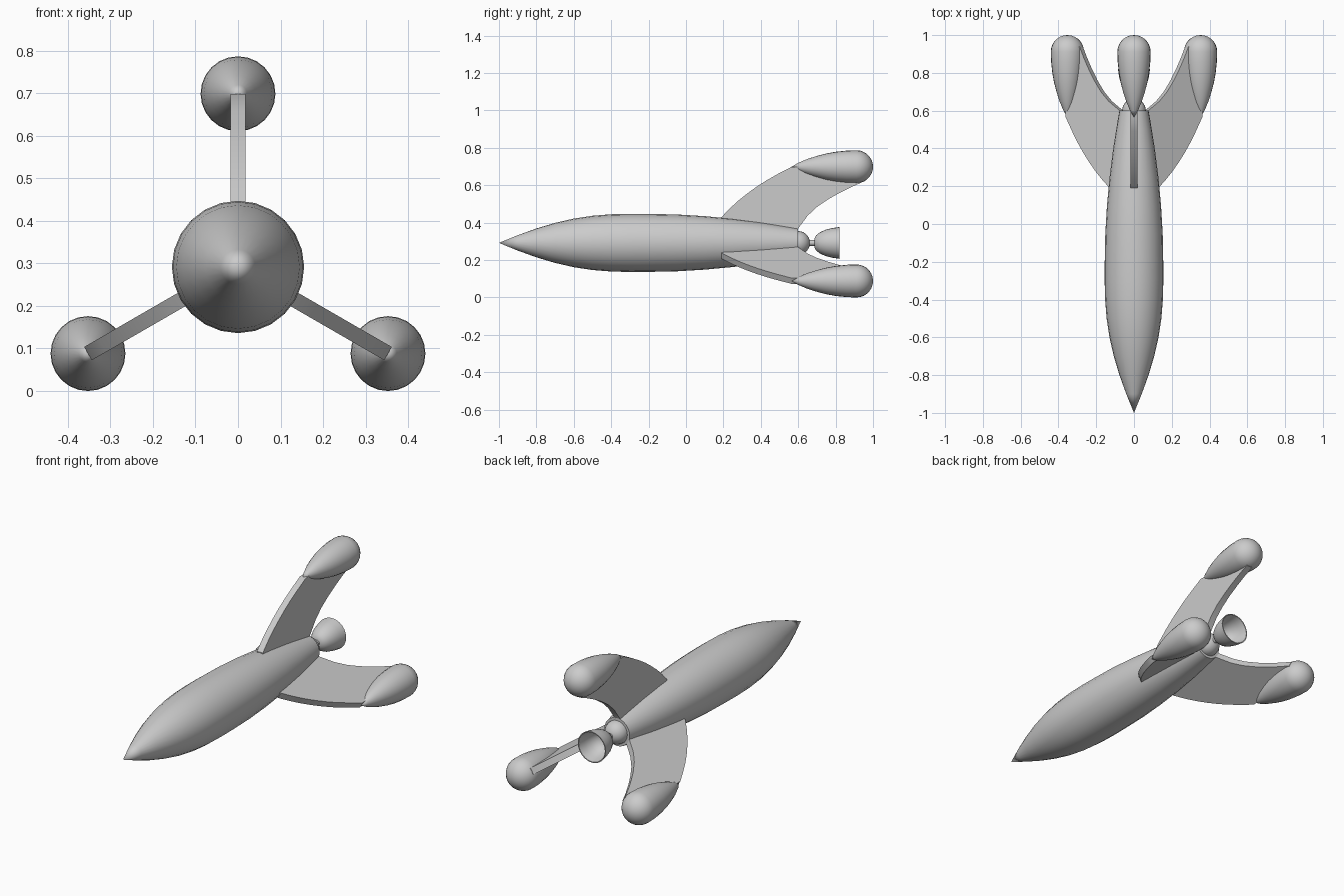
import bpy
import bmesh
from math import pi, sin, cos, radians
from mathutils import Matrix, Vector

if "Cube" in bpy.data.objects:
    bpy.data.objects.remove(bpy.data.objects["Cube"], do_unlink=True)

AXIS_Z = 0.2915      # height of the rocket's long axis
POD_DIST = 0.407     # distance from the long axis to each pod
POD_R = 0.088
FIN_THICK = 0.036

grey = bpy.data.materials.new("hull grey")
grey.use_nodes = True
colour = (0.6, 0.6, 0.6, 1)
grey.diffuse_color = colour
grey.node_tree.nodes["Principled BSDF"].inputs["Base Color"].default_value = colour


def finish(name, bm, transform, angle=35):
    """Turn a bmesh into a shaded object placed by the transform."""
    bmesh.ops.recalc_face_normals(bm, faces=bm.faces)
    bm.transform(transform)
    mesh = bpy.data.meshes.new(name)
    bm.to_mesh(mesh)
    bm.free()
    mesh.materials.append(grey)
    obj = bpy.data.objects.new(name, mesh)
    bpy.context.collection.objects.link(obj)
    bpy.ops.object.select_all(action='DESELECT')
    obj.select_set(True)
    bpy.context.view_layer.objects.active = obj
    bpy.ops.object.shade_smooth_by_angle(angle=radians(angle))
    return obj


def lathe(name, profile, transform, sides=24):
    """Revolve (y, radius) points about the y axis."""
    bm = bmesh.new()
    verts = [bm.verts.new((0, y, r)) for y, r in profile]
    edges = [bm.edges.new(pair) for pair in zip(verts, verts[1:])]
    bmesh.ops.spin(bm, geom=verts + edges, cent=(0, 0, 0), axis=(0, 1, 0),
                   angle=2 * pi, steps=sides)
    bmesh.ops.remove_doubles(bm, verts=bm.verts, dist=0.0005)
    return finish(name, bm, transform)


def dome(y, radius, steps=7):
    """Quarter circle running back from the given y to the axis."""
    return [(y + radius * sin(pi / 2 * i / steps), radius * cos(pi / 2 * i / steps))
            for i in range(steps + 1)]


centre = Matrix.Translation((0, 0, AXIS_Z))

# Fuselage, pointed at the front and cut flat at the tail
hull = [(-1, 0), (-.9, .041), (-.8, .077), (-.7, .107), (-.6, .130), (-.5, .145),
        (-.4, .153), (-.3, .1555), (-.2, .155), (-.05, .152), (.1, .143),
        (.25, .129), (.4, .110), (.5, .094), (.6, .077), (.6, 0)]
lathe("fuselage", hull, centre)

# Engine: dome, neck and open bell
lathe("engine_dome", [(.59, 0), (.59, .063)] + dome(.6, .063), centre)
lathe("engine_neck", [(.64, 0), (.64, .016), (.70, .016), (.70, 0)], centre, 16)
bell = [(.685, 0), (.686, .022), (.695, .040), (.715, .056), (.745, .070),
        (.78, .079), (.82, .085), (.82, .080), (.78, .073), (.745, .063),
        (.72, .048), (.705, .030), (.70, 0)]
lathe("engine_bell", bell, centre)

# Fin outline as (y, distance from axis), leading edge then trailing edge
fin = [(.19, .09), (.19, .138), (.235, .185), (.28, .226), (.33, .266),
       (.38, .302), (.43, .334), (.49, .368), (.565, .407),
       (.95, .407), (.94, .323), (.88, .297), (.82, .267), (.76, .233),
       (.70, .192), (.65, .145), (.60, .077), (.59, .04)]
pod = [(.565, 0), (.60, .021), (.65, .042), (.70, .058), (.75, .071),
       (.80, .080), (.86, .0865)] + dome(1 - POD_R, POD_R)

# Three fins with pods, spaced evenly around the hull
for label, turn in (("top", 0), ("left", 120), ("right", 240)):
    place = centre @ Matrix.Rotation(radians(turn), 4, 'Y')
    bm = bmesh.new()
    face = bm.faces.new([bm.verts.new((-FIN_THICK / 2, y, r)) for y, r in fin])
    out = bmesh.ops.extrude_face_region(bm, geom=[face], use_keep_orig=True)
    moved = [v for v in out["geom"] if isinstance(v, bmesh.types.BMVert)]
    bmesh.ops.translate(bm, verts=moved, vec=Vector((FIN_THICK, 0, 0)))
    finish(label + "_fin", bm, place)
    lathe(label + "_pod", pod, place @ Matrix.Translation((0, 0, POD_DIST)))
